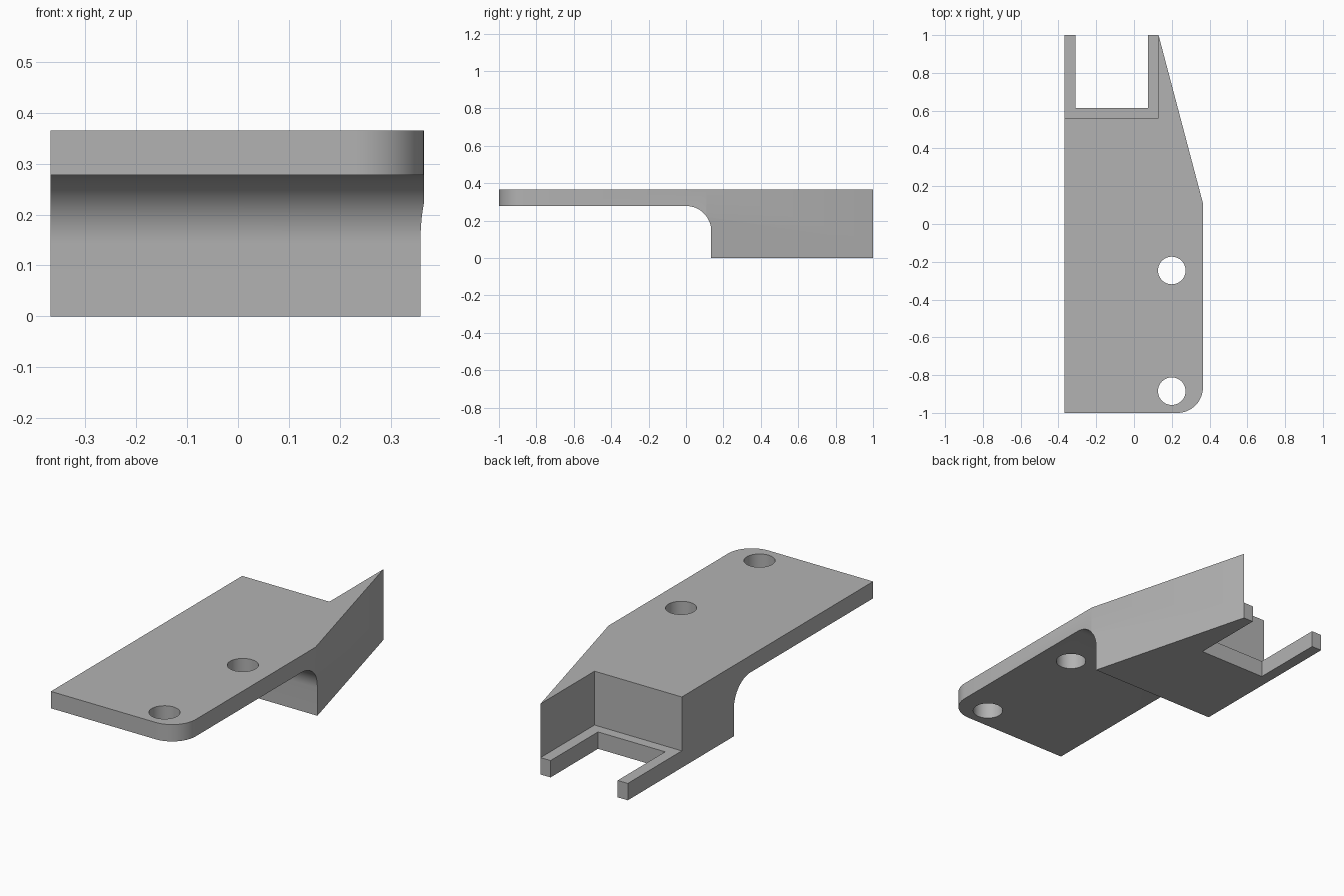
import bpy
import bmesh
from math import sin, cos, pi, radians
from mathutils import Vector

cube = bpy.data.objects.get("Cube")
if cube:
    bpy.data.objects.remove(cube, do_unlink=True)

LEFT, RIGHT, TIP = -0.368, 0.365, 0.13
TOP, PLATE = 0.365, 0.087
ROUND = 0.135

grey = bpy.data.materials.new("plain grey")
grey.use_nodes = True
grey.diffuse_color = (0.45, 0.45, 0.45, 1)
grey.node_tree.nodes["Principled BSDF"].inputs["Base Color"].default_value = (0.45, 0.45, 0.45, 1)


def arc(cx, cy, r, start, end, steps=16):
    angles = [radians(start + (end - start) * i / steps) for i in range(steps + 1)]
    return [(cx + r * cos(a), cy + r * sin(a)) for a in angles]


def prism(name, points, low, high, axis="z"):
    """Extrude a closed profile along z (points are x, y) or x (points are y, z)."""
    bm = bmesh.new()
    if axis == "z":
        verts = [bm.verts.new((a, b, low)) for a, b in points]
        shift = Vector((0, 0, high - low))
    else:
        verts = [bm.verts.new((low, a, b)) for a, b in points]
        shift = Vector((high - low, 0, 0))
    face = bm.faces.new(verts)
    new = bmesh.ops.extrude_face_region(bm, geom=[face])["geom"]
    bmesh.ops.translate(bm, vec=shift, verts=[v for v in new if isinstance(v, bmesh.types.BMVert)])
    bmesh.ops.recalc_face_normals(bm, faces=bm.faces)
    mesh = bpy.data.meshes.new(name)
    bm.to_mesh(mesh)
    bm.free()
    mesh.materials.append(grey)
    obj = bpy.data.objects.new(name, mesh)
    bpy.context.collection.objects.link(obj)
    return obj


def box(name, x0, x1, y0, y1, z0, z1):
    return prism(name, [(x0, y0), (x1, y0), (x1, y1), (x0, y1)], z0, z1)


# Bracket body: plan outline with one rounded corner and a tapered side
plan = [(LEFT, -1)] + arc(RIGHT - ROUND, ROUND - 1, ROUND, -90, 0)
plan += [(RIGHT, 0.11), (TIP, 1), (LEFT, 1)]
bracket = prism("bracket", plan, 0, TOP)

# Space under the plate, with a fillet against the rear block
under = [(-1.2, -0.2), (ROUND, -0.2)]
under += arc(0, TOP - PLATE - ROUND, ROUND, 0, 90) + [(-1.2, TOP - PLATE)]
cutters = [prism("underside_cutter", under, -0.6, 0.6, axis="x")]

# Rear recess above the fork, and the gap between its prongs
cutters.append(box("recess_cutter", -0.6, TIP, 0.56, 1.2, PLATE, 0.6))
cutters.append(box("fork_gap_cutter", -0.31, 0.073, 0.613, 1.2, -0.2, 0.2))

# Screw holes
for i, y in enumerate((-0.246, -0.885)):
    circle = arc(0.2, y, 0.073, 0, 360, 48)[:-1]
    cutters.append(prism(f"hole_cutter_{i + 1}", circle, 0.1, 0.6))

bpy.context.view_layer.objects.active = bracket
for cutter in cutters:
    cutter.hide_render = True
    mod = bracket.modifiers.new(cutter.name, "BOOLEAN")
    mod.operation = "DIFFERENCE"
    mod.solver = "EXACT"
    mod.object = cutter
    bpy.ops.object.modifier_apply(modifier=mod.name)
    bpy.data.objects.remove(cutter, do_unlink=True)

# Smooth curved walls, crisp edges
bpy.ops.object.select_all(action="DESELECT")
bracket.select_set(True)
bpy.ops.object.shade_smooth_by_angle(angle=radians(25))
